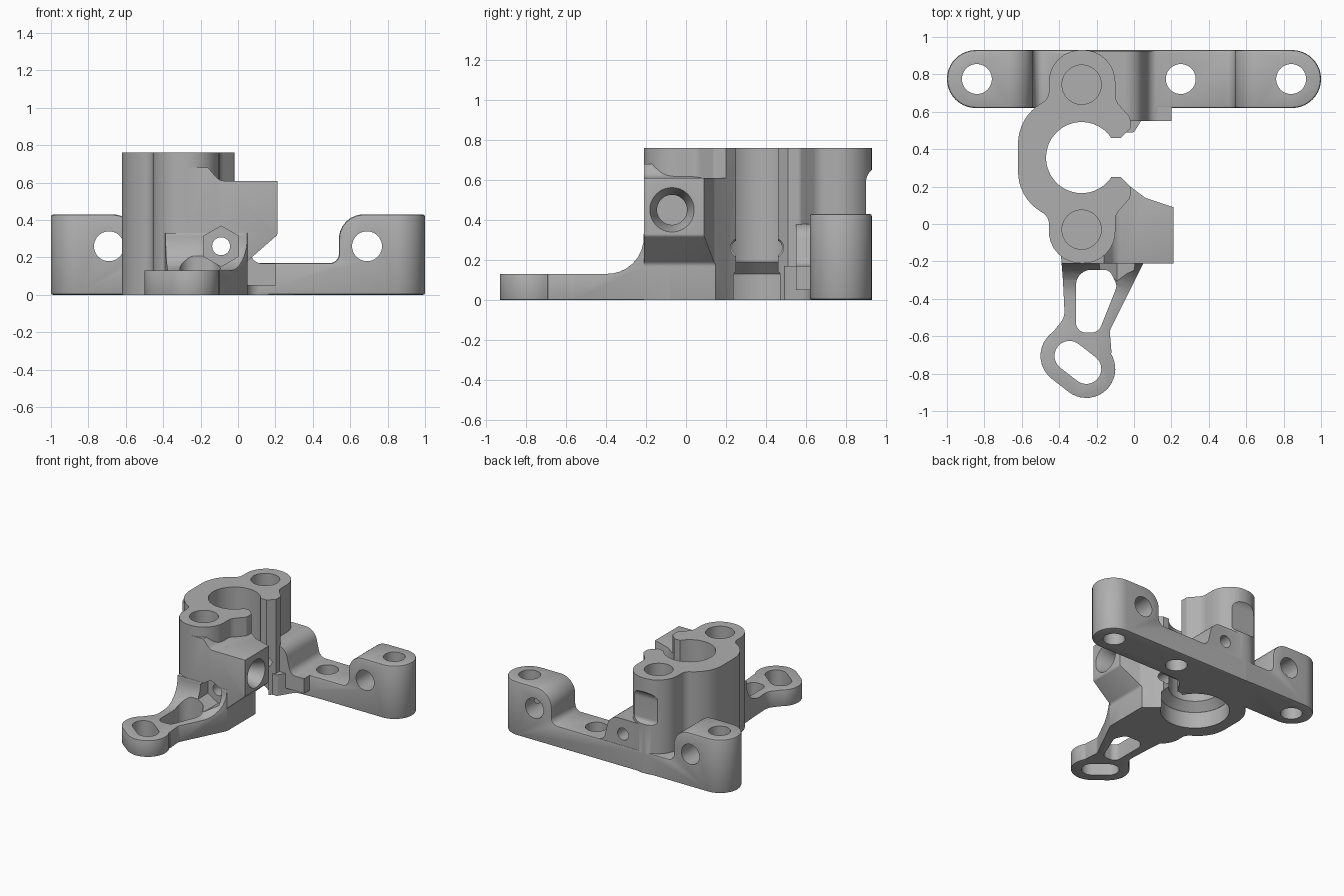
import bpy, bmesh, math
from mathutils import Vector

if "Cube" in bpy.data.objects:
    bpy.data.objects.remove(bpy.data.objects["Cube"], do_unlink=True)

grey = bpy.data.materials.new("plain grey")
grey.use_nodes = True
grey.diffuse_color = (0.43, 0.43, 0.43, 1)
grey.node_tree.nodes["Principled BSDF"].inputs["Base Color"].default_value = grey.diffuse_color


def rounded(points, steps=8):
    """Closed outline from (u, v, corner radius) points."""
    out = []
    for i, (u, v, *r) in enumerate(points):
        p = Vector((u, v))
        if not r:
            out.append(p)
            continue
        a = (Vector(points[i - 1][:2]) - p).normalized()
        b = (Vector(points[(i + 1) % len(points)][:2]) - p).normalized()
        half = a.angle(b) / 2
        centre = p + (a + b).normalized() * (r[0] / math.sin(half))
        reach = r[0] / math.tan(half)
        s, e = p + a * reach - centre, p + b * reach - centre
        for k in range(steps + 1):
            t = k / steps
            out.append(centre + (s * (1 - t) + e * t).normalized() * r[0])
    return out


def slot(p, q, r, steps=20):
    """Outline of a bar with round ends."""
    p, q = Vector(p), Vector(q)
    base = math.atan2(q.y - p.y, q.x - p.x) - math.pi / 2
    out = []
    for c, turn in ((q, 0), (p, math.pi)):
        for k in range(steps + 1):
            a = base + turn + math.pi * k / steps
            out.append(c + Vector((math.cos(a), math.sin(a))) * r)
    return out


def circle(u, v, r, n=48, start=0):
    return [Vector((u + r * math.cos(start + math.tau * k / n),
                    v + r * math.sin(start + math.tau * k / n))) for k in range(n)]


def loft(name, low, high, axis, lo, hi):
    """Solid between two outlines placed at lo and hi on an axis."""
    place = {"x": lambda p, w: (w, p[0], p[1]),
             "y": lambda p, w: (p[0], w, p[1]),
             "z": lambda p, w: (p[0], p[1], w)}[axis]
    bm = bmesh.new()
    a = [bm.verts.new(place(p, lo)) for p in low]
    b = [bm.verts.new(place(p, hi)) for p in high]
    bm.faces.new(a)
    bm.faces.new(b)
    for i in range(len(a)):
        j = (i + 1) % len(a)
        bm.faces.new((a[i], a[j], b[j], b[i]))
    bmesh.ops.recalc_face_normals(bm, faces=bm.faces)
    mesh = bpy.data.meshes.new(name)
    bm.to_mesh(mesh)
    bm.free()
    mesh.materials.append(grey)
    obj = bpy.data.objects.new(name, mesh)
    bpy.context.collection.objects.link(obj)
    return obj


def prism(name, outline, axis, lo, hi):
    return loft(name, outline, outline, axis, lo, hi)


def apply(obj, mod):
    bpy.context.view_layer.objects.active = obj
    bpy.ops.object.modifier_apply(modifier=mod.name)


def combine(obj, other, operation):
    mod = obj.modifiers.new("combine", "BOOLEAN")
    mod.solver = "EXACT"
    mod.operation = operation
    mod.object = other
    apply(obj, mod)
    bpy.data.objects.remove(other, do_unlink=True)
    return obj


def soften(obj, width, segments=2):
    mod = obj.modifiers.new("soften", "BEVEL")
    mod.width, mod.segments = width, segments
    mod.limit_method = "ANGLE"
    mod.angle_limit = math.radians(50)
    apply(obj, mod)
    return obj


# Clamp column with two posts and a pair of jaws
bracket = prism("mounting_bracket", rounded([
    (-0.455, 0.93, 0.17), (-0.455, 0.67, 0.07), (-0.62, 0.57, 0.25),
    (-0.62, 0.14, 0.25), (-0.455, 0.04, 0.07), (-0.455, -0.21, 0.17),
    (-0.1, -0.21, 0.17), (-0.1, 0.05, 0.08), (-0.02, 0.14, 0.03), (-0.02, 0.2),
    (-0.07, 0.25), (-0.07, 0.46), (-0.02, 0.51), (-0.02, 0.57, 0.03),
    (-0.1, 0.66, 0.08), (-0.1, 0.93, 0.17)]), "z", 0, 0.76)
neck = prism("neck_cut", rounded([(0.98, 0.39), (0.9, 0.39, 0.04),
                                  (0.9, 0.62, 0.08), (0.98, 0.7)]), "x", -0.53, 0.1)
combine(bracket, neck, "DIFFERENCE")

# Back rail with a raised lug at each end
rail = prism("back_rail", slot((-0.845, 0.775), (0.845, 0.775), 0.155), "z", 0, 0.6)
side = prism("rail_profile", rounded([
    (-1.1, -0.1), (-1.1, 0.43), (-0.54, 0.43, 0.13), (-0.54, 0.17, 0.05),
    (0.54, 0.17, 0.05), (0.54, 0.43, 0.13), (1.1, 0.43), (1.1, -0.1)]), "y", 0.4, 1.1)
soften(combine(rail, side, "INTERSECT"), 0.012)

# Hump around the clamp screw, and the web joining the rear jaw to the rail
hump = prism("screw_hump", rounded([
    (-0.3, 0.05), (0.2, 0.05), (0.2, 0.168), (0.08, 0.168, 0.06),
    (0.03, 0.38, 0.1), (-0.3, 0.38)]), "y", 0.55, 0.925)
web = prism("rear_web", rounded([
    (-0.4, 0.7), (-0.4, 0.49), (0.0, 0.49, 0.02), (0.08, 0.62, 0.08),
    (0.3, 0.63), (0.3, 0.7)]), "z", 0, 0.168)

# Front block with sloping underside
block = prism("front_block", rounded([
    (-0.28, 0), (0.05, 0), (0.05, 0.18, 0.03), (0.21, 0.32, 0.02), (0.21, 0.61),
    (-0.1, 0.61, 0.06), (-0.16, 0.68), (-0.28, 0.68)]), "y", -0.3, 0.3)
plan = prism("block_plan", rounded([
    (-0.4, -0.21), (0.3, -0.21), (0.3, 0.06), (0.06, 0.14, 0.03), (-0.02, 0.2),
    (-0.4, 0.2)]), "z", -0.1, 0.8)
soften(combine(block, plan, "INTERSECT"), 0.022, 3)

# Foot of the block, sweeping down into the front arm
arm = prism("front_arm", rounded([
    (-0.4, -0.05), (-0.38, -0.3), (-0.37, -0.5, 0.1), (-0.46, -0.61), (-0.3, -0.75),
    (-0.12, -0.69), (-0.13, -0.57, 0.05), (0.05, -0.21), (0.05, -0.05)]), "z", 0, 0.5)
ear = prism("arm_ear", slot((-0.345, -0.705), (-0.255, -0.775), 0.155), "z", 0, 0.5)
combine(arm, ear, "UNION")
sweep = prism("arm_profile", rounded([
    (-1.1, -0.1), (-1.1, 0.13), (-0.212, 0.13, 0.18), (-0.212, 0.33),
    (-0.08, 0.33), (-0.08, -0.1)]), "x", -0.7, 0.3)
soften(combine(arm, sweep, "INTERSECT"), 0.01)

for part in (rail, hump, web, block, arm):
    combine(bracket, part, "UNION")

# Main bore, flared at the bottom, and the clamp gap
bore = (-0.28, 0.355)
cutters = [
    prism("bore_cut", circle(*bore, 0.19, 64), "z", -0.1, 0.9),
    prism("flare_cut", circle(*bore, 0.25, 64), "z", -0.1, 0.13),
    loft("flare_taper", circle(*bore, 0.25, 64), circle(*bore, 0.185, 64), "z", 0.129, 0.195),
    prism("gap_cut", [(-0.2, 0.25), (0.3, 0.25), (0.3, 0.46), (-0.2, 0.46)], "z", -0.1, 0.9)]

# Blind holes on the posts
for y in (-0.03, 0.745):
    cutters.append(prism("post_hole", circle(-0.28, y, 0.105), "z", 0.45, 0.9))

# Rail holes, upright and crosswise
for x in (-0.84, 0.25, 0.84):
    cutters.append(prism("upright_hole", circle(x, 0.775, 0.08), "z", -0.1, 0.6))
for x in (-0.69, 0.69):
    cutters.append(prism("cross_hole", circle(x, 0.26, 0.08), "y", 0.5, 1.1))

# Clamp screw hole with hexagonal nut pocket
cutters += [
    prism("screw_hole", circle(-0.09, 0.26, 0.048, 32), "y", -1.1, 1.1),
    prism("nut_pocket", circle(-0.09, 0.26, 0.108, 6, math.pi / 2), "y", -0.5, -0.12)]

# Socket on the block's side face
cutters += [
    prism("socket_hole", circle(-0.07, 0.45, 0.075), "x", -0.03, 0.3),
    loft("socket_rim", circle(-0.07, 0.45, 0.075), circle(-0.07, 0.45, 0.115), "x", 0.12, 0.22)]

# Openings in the arm
cutters += [
    prism("arm_window", rounded([
        (-0.31, -0.245, 0.08), (-0.31, -0.58, 0.05), (-0.19, -0.58, 0.05),
        (-0.09, -0.33, 0.05), (-0.13, -0.245, 0.05)]), "z", -0.1, 0.6),
    prism("ear_slot", slot((-0.345, -0.705), (-0.255, -0.775), 0.08), "z", -0.1, 0.4)]

for cutter in cutters:
    combine(bracket, cutter, "DIFFERENCE")

# Smooth curved walls, keep the edges crisp
bpy.ops.object.select_all(action="DESELECT")
bracket.select_set(True)
bpy.context.view_layer.objects.active = bracket
bpy.ops.object.shade_smooth_by_angle(angle=math.radians(30))
